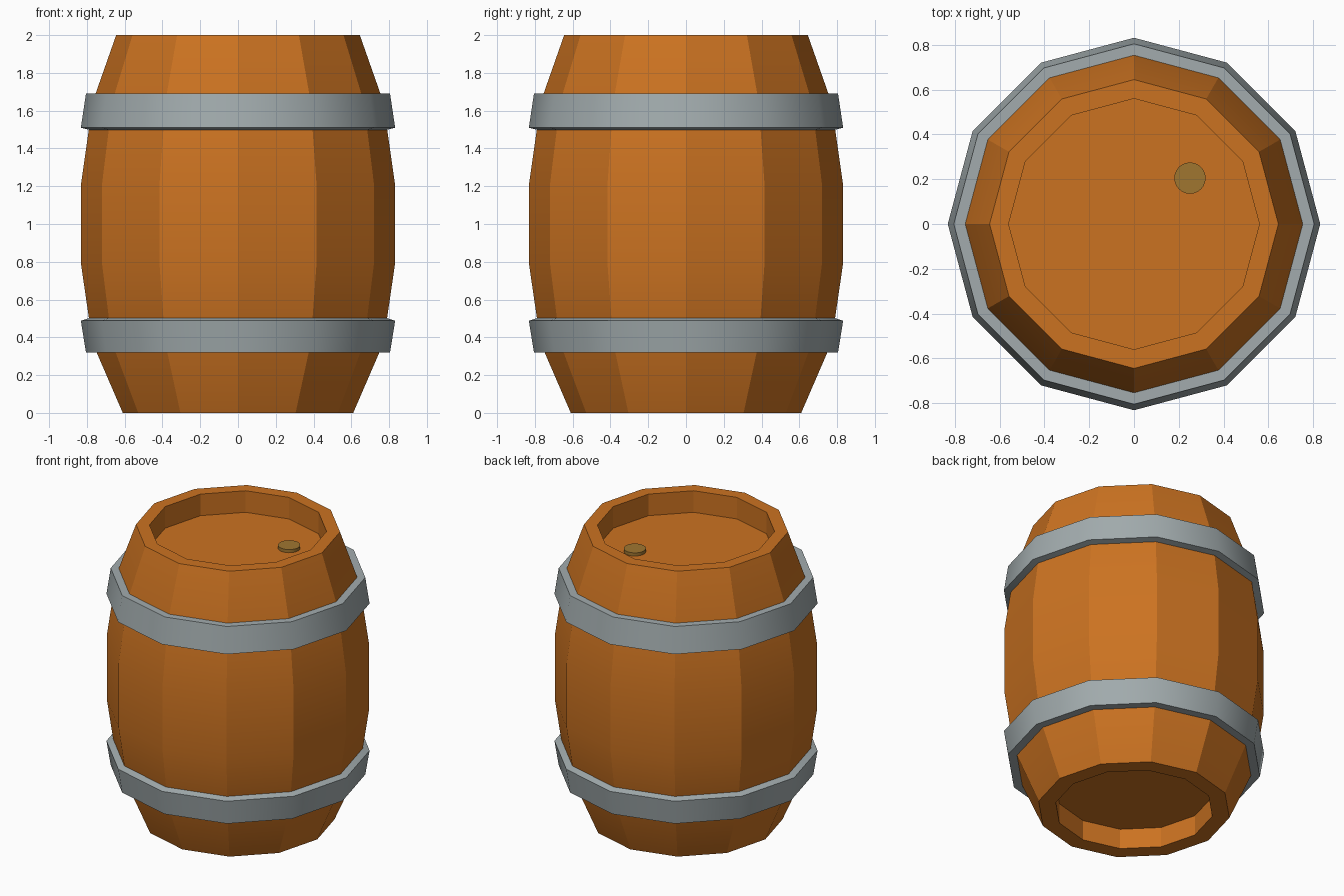
import bpy, bmesh, math

if "Cube" in bpy.data.objects:
    bpy.data.objects.remove(bpy.data.objects["Cube"])


def material(name, color):
    m = bpy.data.materials.new(name)
    m.diffuse_color = (*color, 1)
    m.use_nodes = True
    m.node_tree.nodes["Principled BSDF"].inputs["Base Color"].default_value = m.diffuse_color
    return m


wood = material("orange_wood", (0.60, 0.17, 0.015))
metal = material("grey_metal", (0.36, 0.41, 0.42))
cork = material("cork", (0.35, 0.18, 0.03))


def lathe(name, profile, mat, sides=12, angle=25, closed=False, centre=(0, 0, 0)):
    """Revolve (radius, z) points listed bottom to top on the outside; cap or close the ends."""
    bm = bmesh.new()
    rings = [[bm.verts.new((r * math.cos(2 * math.pi * i / sides),
                            r * math.sin(2 * math.pi * i / sides), z))
              for i in range(sides)] for r, z in profile]
    pairs = list(zip(rings, rings[1:]))
    if closed:
        pairs.append((rings[-1], rings[0]))
    else:
        bm.faces.new(rings[0][::-1])
        bm.faces.new(rings[-1])
    for a, b in pairs:
        for i in range(sides):
            j = (i + 1) % sides
            bm.faces.new((a[i], a[j], b[j], b[i]))
    bmesh.ops.recalc_face_normals(bm, faces=bm.faces)
    mesh = bpy.data.meshes.new(name)
    bm.to_mesh(mesh)
    bm.free()
    mesh.materials.append(mat)
    ob = bpy.data.objects.new(name, mesh)
    ob.location = centre
    bpy.context.collection.objects.link(ob)
    bpy.ops.object.select_all(action='DESELECT')
    ob.select_set(True)
    bpy.context.view_layer.objects.active = ob
    bpy.ops.object.shade_smooth_by_angle(angle=math.radians(angle))
    return ob


# Wooden body with a recessed base and a recessed lid
lathe("barrel_body", [(0.50, 0.14), (0.50, 0), (0.61, 0), (0.77, 0.37), (0.83, 0.78),
                      (0.83, 1.22), (0.768, 1.65), (0.645, 2), (0.56, 2), (0.56, 1.85)], wood)

# Metal hoops
lathe("lower_hoop", [(0.74, 0.32), (0.805, 0.32), (0.832, 0.488), (0.78, 0.505)],
      metal, angle=31, closed=True)
lathe("upper_hoop", [(0.775, 1.495), (0.832, 1.51), (0.805, 1.69), (0.75, 1.69)],
      metal, angle=31, closed=True)

# Bung in the lid
lathe("bung", [(0.07, -0.02), (0.07, 0.022)], cork, sides=24, angle=30, centre=(0.25, 0.205, 1.85))
